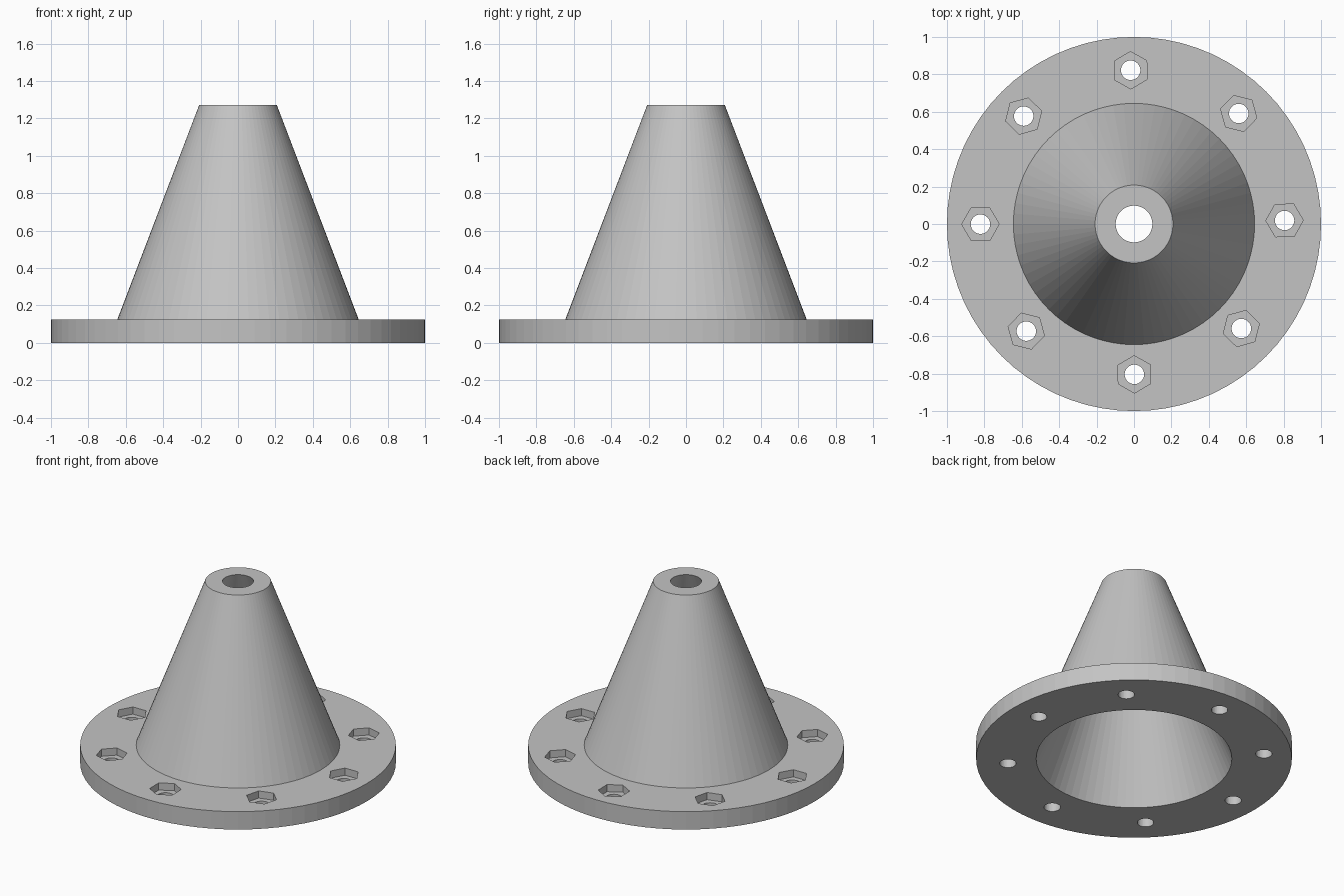
import bpy, bmesh, math
from mathutils import Matrix, Vector

SEGMENTS = 72
FLANGE_TOP = 0.125
RECESS_FLOOR = 0.075
TOP = 1.27

cube = bpy.data.objects.get("Cube")
if cube:
    bpy.data.objects.remove(cube, do_unlink=True)

grey = bpy.data.materials.new("light grey")
grey.use_nodes = True
colour = (0.55, 0.55, 0.55, 1)
grey.diffuse_color = colour
grey.node_tree.nodes["Principled BSDF"].inputs["Base Color"].default_value = colour


def finish(bm, name):
    bmesh.ops.recalc_face_normals(bm, faces=bm.faces)
    mesh = bpy.data.meshes.new(name)
    bm.to_mesh(mesh)
    bm.free()
    mesh.materials.append(grey)
    obj = bpy.data.objects.new(name, mesh)
    bpy.context.collection.objects.link(obj)
    return obj


def add_prism(bm, centre, radius, sides, z0, z1, turn=0.0):
    place = Matrix.Translation((centre.x, centre.y, (z0 + z1) / 2)) @ Matrix.Rotation(turn, 4, "Z")
    bmesh.ops.create_cone(bm, cap_ends=True, segments=sides, radius1=radius,
                          radius2=radius, depth=z1 - z0, matrix=place)


# Hollow cone and flange, revolved from one closed profile
profile = [(0.62, 0), (1, 0), (1, FLANGE_TOP), (0.645, FLANGE_TOP), (0.208, TOP), (0.098, TOP)]
bm = bmesh.new()
verts = [bm.verts.new((r, 0, z)) for r, z in profile]
edges = [bm.edges.new((v, verts[(i + 1) % len(verts)])) for i, v in enumerate(verts)]
bmesh.ops.spin(bm, geom=verts + edges, cent=(0, 0, 0), axis=(0, 0, 1),
               angle=math.tau, steps=SEGMENTS, use_merge=True)
bmesh.ops.remove_doubles(bm, verts=bm.verts, dist=0.0001)
body = finish(bm, "flanged_cone")

# Cutters for the nut recesses and the bolt holes
nuts, bolts = bmesh.new(), bmesh.new()
for i in range(8):
    angle = math.radians(0.7) + i * math.tau / 8
    centre = Vector((-0.008 + 0.813 * math.cos(angle), 0.009 + 0.813 * math.sin(angle), 0))
    add_prism(nuts, centre, 0.1, 6, RECESS_FLOOR, 0.2, angle + math.pi / 2)
    add_prism(bolts, centre, 0.052, 32, -0.1, 0.1)

bpy.context.view_layer.objects.active = body
for bm, name in ((nuts, "nut_recess_cutter"), (bolts, "bolt_hole_cutter")):
    cutter = finish(bm, name)
    cutter.hide_render = True
    cut = body.modifiers.new(name, "BOOLEAN")
    cut.operation = "DIFFERENCE"
    cut.solver = "EXACT"
    cut.object = cutter
    bpy.ops.object.modifier_apply(modifier=cut.name)
    bpy.data.objects.remove(cutter, do_unlink=True)
